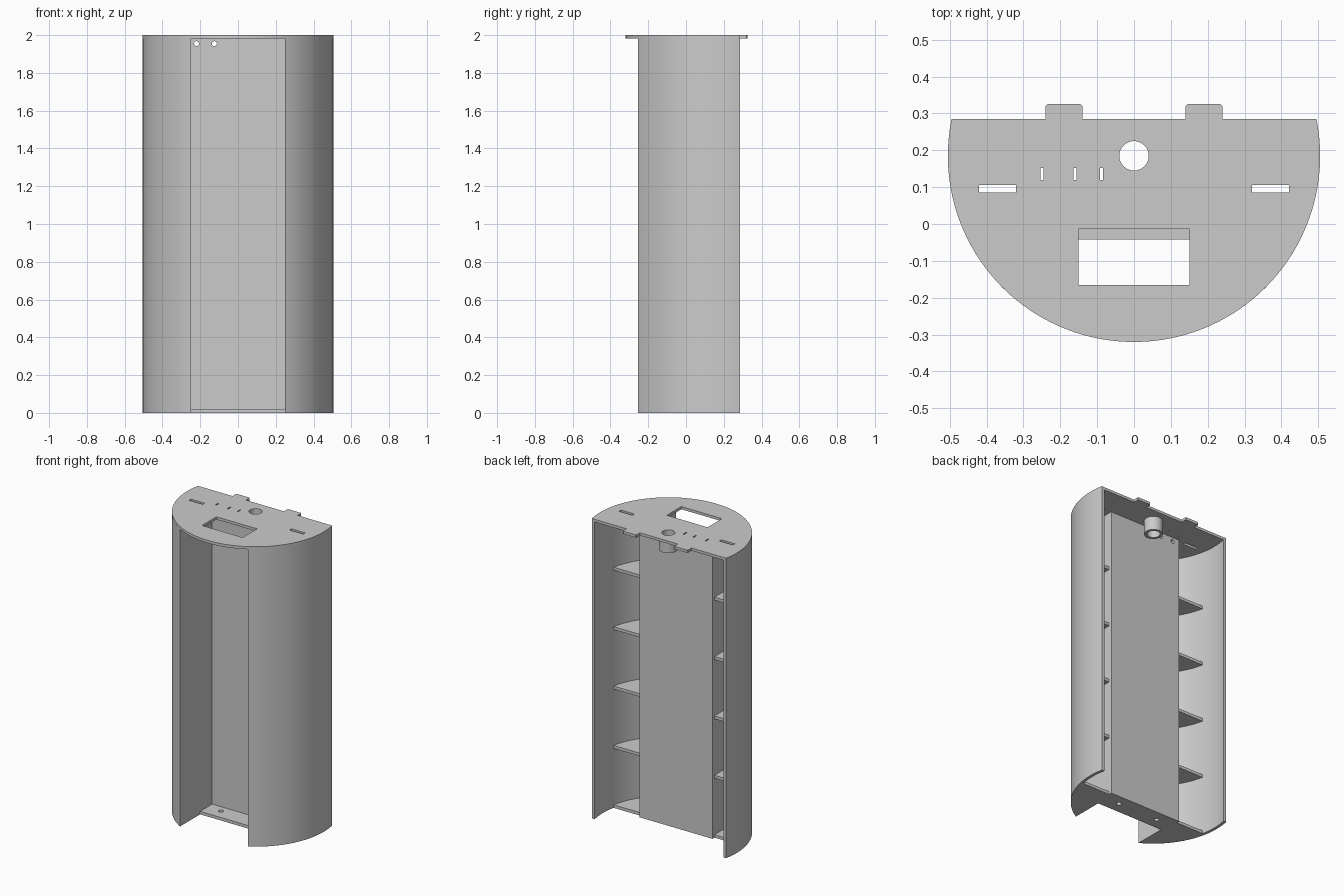
import bpy, bmesh
from math import sin, cos, asin, acos, pi
from mathutils import Matrix

cube = bpy.data.objects.get("Cube")
if cube:
    bpy.data.objects.remove(cube, do_unlink=True)

grey = bpy.data.materials.new("plain grey")
grey.use_nodes = True
grey.diffuse_color = (0.6, 0.6, 0.6, 1)
grey.node_tree.nodes["Principled BSDF"].inputs["Base Color"].default_value = (0.6, 0.6, 0.6, 1)

T = 0.02                 # wall thickness
R = 0.505                # outer radius
RI = R - T
CY = 0.185               # arc centre
BACK = 0.285             # open back edge
TOP = 1.982              # underside of the lid
W = 0.25                 # half width of the front channel
P0, P1 = 0.085, 0.106    # front and back of the rear panel


def arc(r, a0, a1, n):
    return [(r * cos(a0 + (a1 - a0) * i / n), CY + r * sin(a0 + (a1 - a0) * i / n))
            for i in range(n + 1)]


def circle(x, y, r, n=32):
    return [(x + r * cos(2 * pi * i / n), y + r * sin(2 * pi * i / n)) for i in range(n)]


def rect(x0, x1, y0, y1):
    return [(x0, y0), (x1, y0), (x1, y1), (x0, y1)]


def flip(loop):
    return [(-x, y) for x, y in reversed(loop)]


def slab(name, loops, lo, hi, upright=False):
    """Extrude an outline with holes from lo to hi, along z or (upright) along y."""
    curve = bpy.data.curves.new(name, 'CURVE')
    curve.dimensions = '2D'
    curve.fill_mode = 'BOTH'
    curve.extrude = (hi - lo) / 2
    for loop in loops:
        s = curve.splines.new('POLY')
        s.points.add(len(loop) - 1)
        for p, (x, y) in zip(s.points, loop):
            p.co = (x, y, 0, 1)
        s.use_cyclic_u = True
    temp = bpy.data.objects.new(name + "_outline", curve)
    bpy.context.collection.objects.link(temp)
    deps = bpy.context.evaluated_depsgraph_get()
    mesh = bpy.data.meshes.new_from_object(temp.evaluated_get(deps))
    bpy.data.objects.remove(temp, do_unlink=True)
    mid = (lo + hi) / 2
    if upright:
        mesh.transform(Matrix.Translation((0, mid, 0)) @ Matrix.Rotation(pi / 2, 4, 'X'))
    else:
        mesh.transform(Matrix.Translation((0, 0, mid)))
    bm = bmesh.new()
    bm.from_mesh(mesh)
    bmesh.ops.remove_doubles(bm, verts=bm.verts, dist=1e-5)
    bmesh.ops.recalc_face_normals(bm, faces=bm.faces)
    bm.to_mesh(mesh)
    bm.free()
    mesh.materials.clear()
    mesh.materials.append(grey)
    ob = bpy.data.objects.new(name, mesh)
    bpy.context.collection.objects.link(ob)
    bpy.ops.object.select_all(action='DESELECT')
    ob.select_set(True)
    bpy.context.view_layer.objects.active = ob
    bpy.ops.object.shade_smooth_by_angle()
    return ob


# Lid: D-shaped plate with two rear tabs, slots, a window and a round hole
end = asin((BACK - CY) / R)
outline = arc(R, end, -pi - end, 120)
tab = [(-0.24, BACK), (-0.24, 0.32), (-0.235, 0.325),
       (-0.145, 0.325), (-0.14, 0.32), (-0.14, BACK)]
outline += tab + flip(tab)
holes = [circle(0, CY, 0.04), rect(-0.15, 0.15, -0.165, -0.013),
         rect(-0.42, -0.32, P0, P1), rect(0.32, 0.42, P0, P1)]
holes += [rect(x - 0.004, x + 0.004, 0.12, 0.152) for x in (-0.25, -0.16, -0.088)]
slab("lid", [outline] + holes, TOP, 2)

# Tube under the round hole
slab("lid_tube", [circle(0, CY, 0.058), circle(0, CY, 0.04)], 1.89, TOP)

# Curved shells, channel walls and shelves, mirrored left and right
shell = arc(R, -acos(W / R), end, 60) + arc(RI, asin((BACK - CY) / RI), -acos(W / RI), 60)
front_y = CY - (RI ** 2 - W ** 2) ** 0.5
wall = rect(W, W + T, front_y, P1)
shelf = arc(RI, -acos((W + T) / RI), asin((P0 - CY) / RI), 30) + [(W + T, P0)]
for side, fix in (("left", list), ("right", flip)):
    slab("shell_" + side, [fix(shell)], 0, TOP)
    slab("channel_wall_" + side, [fix(wall)], 0, TOP)
    for k in range(5):
        slab(f"shelf_{side}_{k + 1}", [fix(shelf)], 0.396 * k, 0.396 * k + T)

# Rear panel of the channel with two small cable holes
slab("rear_panel", [rect(-W, W, 0, TOP), circle(-0.22, 1.955, 0.013, 20),
                    circle(-0.125, 1.955, 0.013, 20)], P0, P1, upright=True)

# Channel floor strip with two screw holes
slab("channel_floor", [rect(-W, W, -0.042, P0), circle(-0.15, 0.035, 0.016, 20),
                       circle(0.15, 0.035, 0.016, 20)], 0, T)
